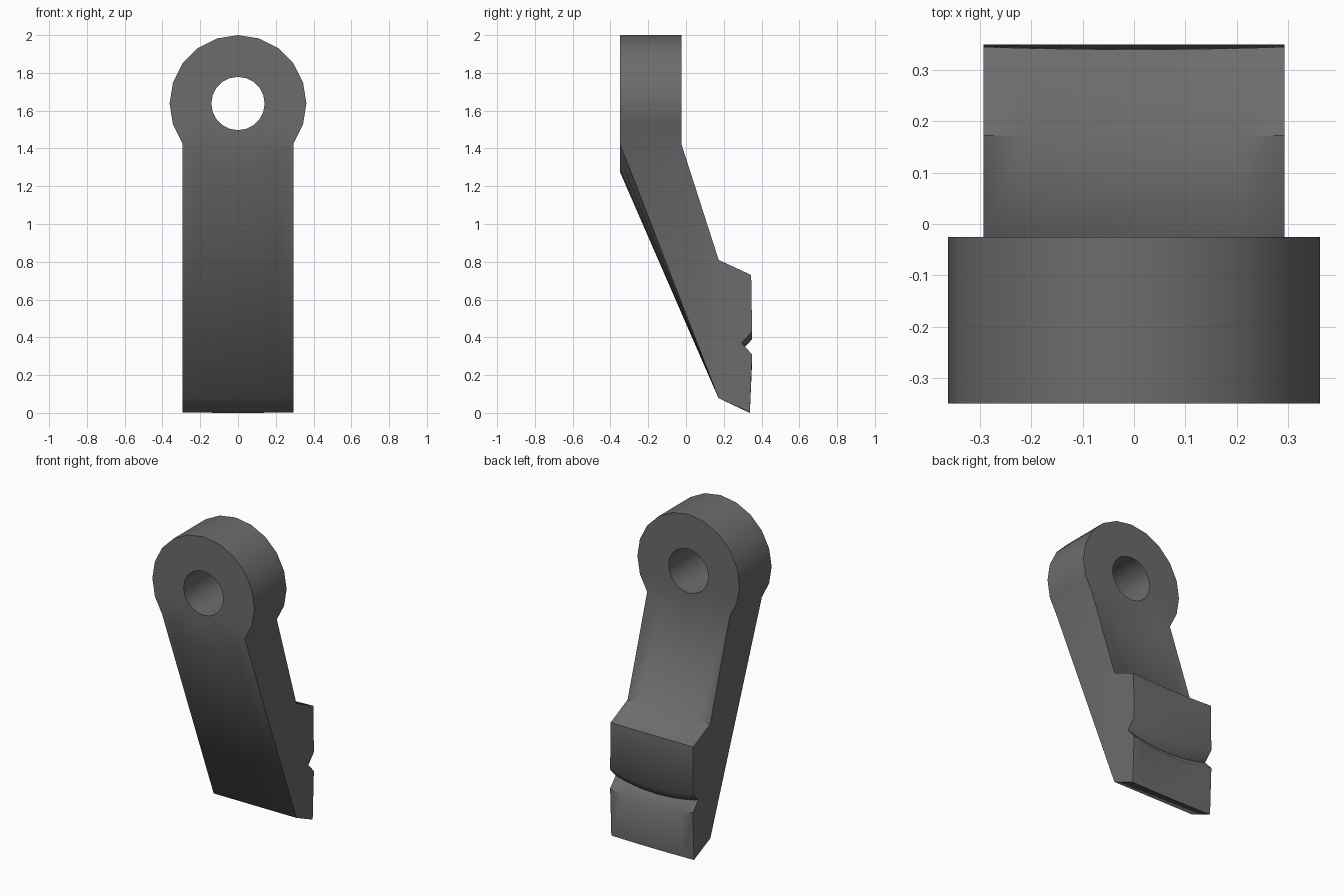
import bpy, bmesh, math

if "Cube" in bpy.data.objects:
    bpy.data.objects.remove(bpy.data.objects["Cube"])

SIDES, ZC, R_OUT, R_IN = 20, 1.638, 0.362, 0.141
Y_FRONT, Y_BACK = -0.35, -0.025
ARC = range(7, 14)          # eye vertices that the arm grows out of

bm = bmesh.new()


def ring(radius, y):
    return [bm.verts.new((radius * math.sin(i * math.tau / SIDES), y,
                          ZC + radius * math.cos(i * math.tau / SIDES)))
            for i in range(SIDES)]


# Eye: pierced round head, open where the arm joins
of, ob = ring(R_OUT, Y_FRONT), ring(R_OUT, Y_BACK)
nf, nb = ring(R_IN, Y_FRONT), ring(R_IN, Y_BACK)
for i in range(SIDES):
    j = (i + 1) % SIDES
    bm.faces.new((of[i], of[j], nf[j], nf[i]))
    bm.faces.new((ob[i], nb[i], nb[j], ob[j]))
    bm.faces.new((nf[i], nf[j], nb[j], nb[i]))
    if not 7 <= i < 13:
        bm.faces.new((of[i], ob[i], ob[j], of[j]))

# Arm side profile (y, z, z sag and y dent at the middle), front foot to shelf
profile = [(0.172, 0.078, 0, 0), (0.338, 0.003, 0.003, 0),
           (0.35, 0.31, 0.04, 0), (0.294, 0.37, 0.04, 0),
           (0.35, 0.43, 0.04, 0), (0.345, 0.73, 0.004, 0.005),
           (0.173, 0.81, 0.002, 0.005)]

# Arm: lofted columns hanging from the lower arc of the eye
half = of[7].co.x
columns = []
for i in ARC:
    x = of[i].co.x
    bow = 1 - (x / half) ** 2
    arm_verts = [bm.verts.new((x, y - dent * bow, z - sag * bow))
                 for y, z, sag, dent in profile]
    columns.append([of[i], *arm_verts, ob[i]])
for a, b in zip(columns, columns[1:]):
    for k in range(len(a) - 1):
        bm.faces.new((a[k], b[k], b[k + 1], a[k + 1]))
bm.faces.new(columns[0])
bm.faces.new(columns[-1][::-1])

bmesh.ops.recalc_face_normals(bm, faces=bm.faces[:])
mesh = bpy.data.meshes.new("hanger_arm")
bm.to_mesh(mesh)
bm.free()
arm = bpy.data.objects.new("hanger_arm", mesh)
bpy.context.collection.objects.link(arm)

# Dark metal; the groove lips stay soft, its bottom and the shelf stay crisp
metal = bpy.data.materials.new("dark_metal")
metal.diffuse_color = (0.15, 0.15, 0.15, 1)
metal.use_nodes = True
metal.node_tree.nodes["Principled BSDF"].inputs["Base Color"].default_value = metal.diffuse_color
mesh.materials.append(metal)
bpy.context.view_layer.objects.active = arm
arm.select_set(True)
bpy.ops.object.shade_smooth_by_angle(angle=math.radians(46))
